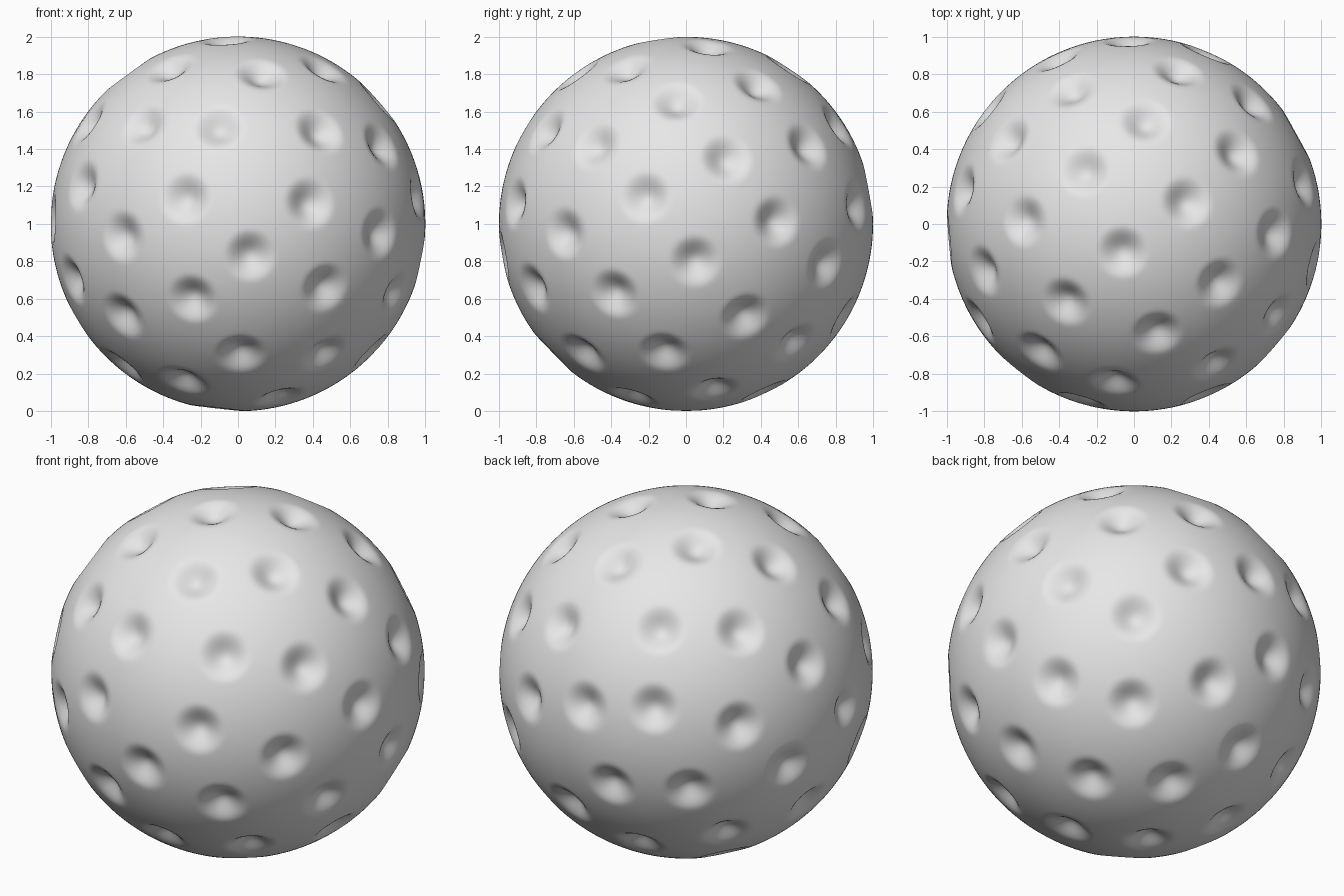
import bpy
import bmesh
from math import pi, sqrt, cos, sin, acos
from mathutils import Vector

DIMPLES = 60
DIMPLE_RADIUS = 0.15   # angle in radians on the unit ball
DIMPLE_DEPTH = 0.062

cube = bpy.data.objects.get("Cube")
if cube:
    bpy.data.objects.remove(cube, do_unlink=True)


def spiral_directions(count):
    """Evenly spread directions on a golden spiral around the front-back axis."""
    turn = pi * (1 + sqrt(5))
    result = []
    for i in range(count):
        along = 1 - 2 * (i + 0.5) / count
        ring = sqrt(1 - along * along)
        angle = turn * (i + 0.5)
        result.append(Vector((ring * cos(angle), -along, ring * sin(angle))))
    return result


# Material
grey = bpy.data.materials.new("light_grey")
grey.use_nodes = True
colour = (0.8, 0.8, 0.8, 1)
grey.diffuse_color = colour
grey.node_tree.nodes["Principled BSDF"].inputs["Base Color"].default_value = colour

# Fine ball
bm = bmesh.new()
bmesh.ops.create_icosphere(bm, subdivisions=7, radius=1)

# Press a soft round dimple into the ball around each direction
centres = spiral_directions(DIMPLES)
for vert in bm.verts:
    direction = vert.co.normalized()
    nearest = max(direction.dot(c) for c in centres)
    t = acos(min(1, nearest)) / DIMPLE_RADIUS
    depth = DIMPLE_DEPTH * (1 + cos(pi * t)) / 2 if t < 1 else 0
    vert.co = direction * (1 - depth) + Vector((0, 0, 1))

for face in bm.faces:
    face.smooth = True

mesh = bpy.data.meshes.new("dimpled_ball")
bm.to_mesh(mesh)
bm.free()
mesh.materials.append(grey)
ball = bpy.data.objects.new("dimpled_ball", mesh)
bpy.context.collection.objects.link(ball)
